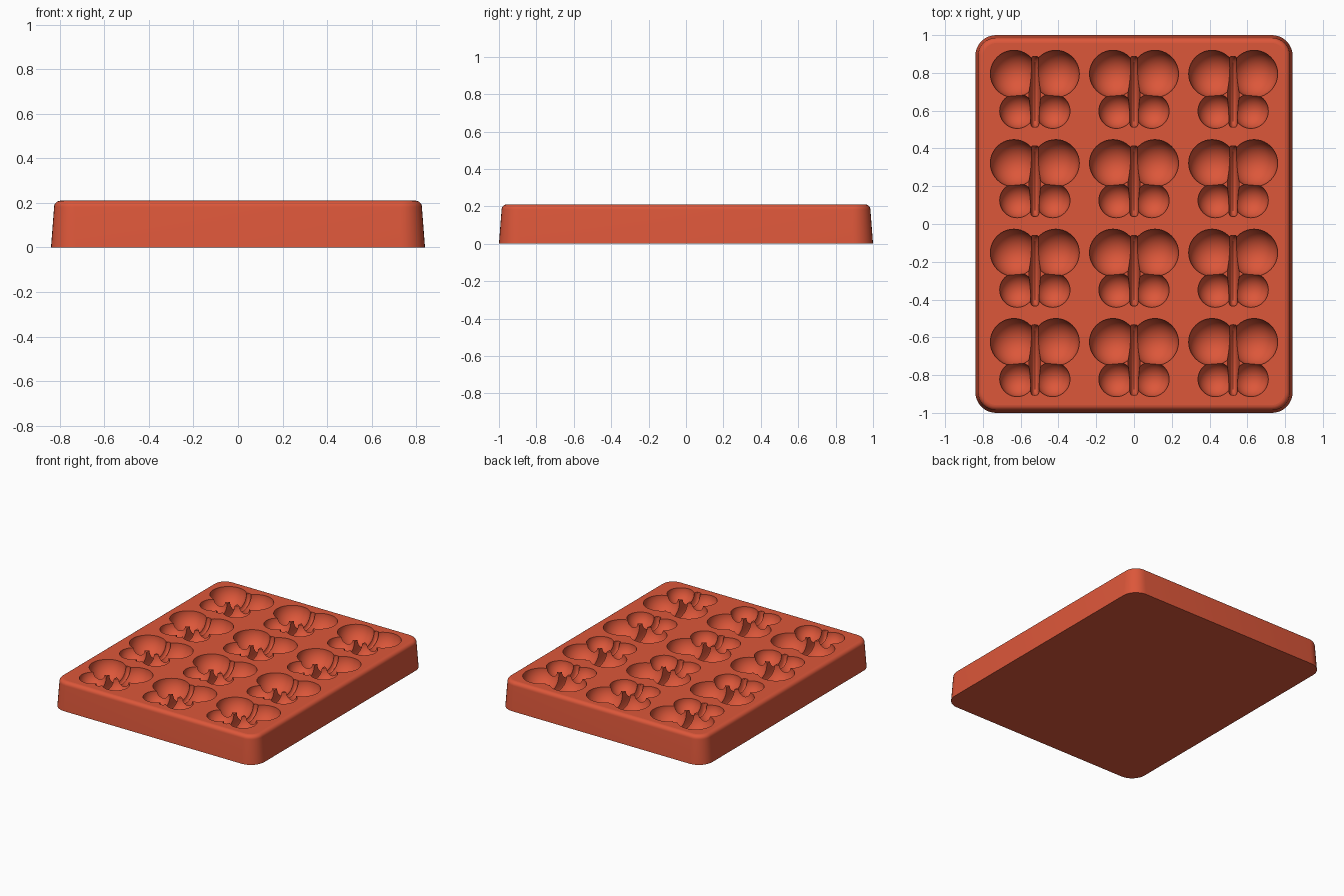
import bpy, bmesh
from math import pi, sin, cos, radians
from mathutils import Matrix

cube = bpy.data.objects.get("Cube")
if cube:
    bpy.data.objects.remove(cube, do_unlink=True)

HEIGHT = 0.21
COLUMNS = (-0.525, 0, 0.525)
ROWS = (-0.71, -0.237, 0.237, 0.71)

silicone = bpy.data.materials.new("coral red silicone")
silicone.use_nodes = True
colour = (0.72, 0.095, 0.042, 1)
silicone.diffuse_color = colour
bsdf = next(n for n in silicone.node_tree.nodes if n.type == "BSDF_PRINCIPLED")
bsdf.inputs["Base Color"].default_value = colour
bsdf.inputs["Roughness"].default_value = 0.6


def make_object(name, bm):
    bmesh.ops.recalc_face_normals(bm, faces=bm.faces)
    mesh = bpy.data.meshes.new(name)
    bm.to_mesh(mesh)
    bm.free()
    mesh.materials.append(silicone)
    obj = bpy.data.objects.new(name, mesh)
    bpy.context.collection.objects.link(obj)
    return obj


def rounded_ring(bm, inset, z, steps=8):
    """Rounded rectangle drawn in by inset at height z."""
    radius = 0.11 - inset
    verts = []
    for corner, (sx, sy) in enumerate(((1, 1), (-1, 1), (-1, -1), (1, -1))):
        for i in range(steps + 1):
            a = (corner + i / steps) * pi / 2
            verts.append(bm.verts.new((sx * 0.73 + radius * cos(a),
                                       sy * 0.89 + radius * sin(a), z)))
    return verts


# Tapered tray body with a rounded upper rim
bm = bmesh.new()
fillet = 0.028
rings = [rounded_ring(bm, 0, 0)]
for i in range(7):
    a = i / 6 * pi / 2
    rings.append(rounded_ring(bm, 0.014 + fillet * (1 - cos(a)),
                              HEIGHT - fillet * (1 - sin(a))))
for low, high in zip(rings, rings[1:]):
    for i in range(len(low)):
        j = (i + 1) % len(low)
        bm.faces.new((low[i], low[j], high[j], high[i]))
bm.faces.new(rings[0][::-1])
bm.faces.new(rings[-1])
tray = make_object("mould_tray", bm)


def cutter_grid(name, add_shape):
    """One copy of a cavity shape in every cell of the tray."""
    bm = bmesh.new()
    for x in COLUMNS:
        for y in ROWS:
            verts = add_shape(bm)
            bmesh.ops.translate(bm, verts=verts, vec=(x, y, HEIGHT + 0.002))
    cutter = make_object(name, bm)
    cutter.hide_render = True
    return cutter


def wing(x, y, radius):
    def add(bm):
        return bmesh.ops.create_uvsphere(
            bm, u_segments=40, v_segments=21, radius=radius,
            matrix=Matrix.Translation((x, y, 0)))["verts"]
    return add


def insect_body(bm):
    # Long slot, nearly even in width, with a floor that rises at the ends
    verts = bmesh.ops.create_uvsphere(
        bm, u_segments=24, v_segments=25, radius=1,
        matrix=Matrix.Rotation(pi / 2, 4, "X"))["verts"]
    for v in verts:
        r = max((v.co.x ** 2 + v.co.z ** 2) ** 0.5, 1e-4)
        v.co.x *= 0.031 * r ** -0.6
        v.co.z *= 0.125 * r ** -0.4
        v.co.y = v.co.y * 0.187 - 0.01
    return verts


# Butterfly cavities: upper wings, lower wings and the body between them
cutters = [cutter_grid("body_cutter", insect_body)]
for side in (-1, 1):
    cutters.append(cutter_grid("upper_wing_cutter", wing(side * 0.111, 0.085, 0.125)))
    cutters.append(cutter_grid("lower_wing_cutter", wing(side * 0.094, -0.112, 0.0925)))
for cutter in cutters:
    cut = tray.modifiers.new(cutter.name, "BOOLEAN")
    cut.operation = "DIFFERENCE"
    cut.solver = "EXACT"
    cut.object = cutter

# Bake the cuts and discard the cutters
bpy.context.view_layer.update()
result = bpy.data.meshes.new_from_object(
    tray.evaluated_get(bpy.context.evaluated_depsgraph_get()))
tray.modifiers.clear()
tray.data = result
result.materials.clear()
result.materials.append(silicone)
for cutter in cutters:
    bpy.data.objects.remove(cutter, do_unlink=True)

# Smooth cavities and rim, crisp edges, flat top and base
result.shade_smooth()
result.set_sharp_from_angle(angle=radians(35))
for face in result.polygons:
    face.material_index = 0
    if abs(face.normal.z) > 0.999 and (face.center.z < 0.01 or face.center.z > HEIGHT - 0.001):
        face.use_smooth = False
